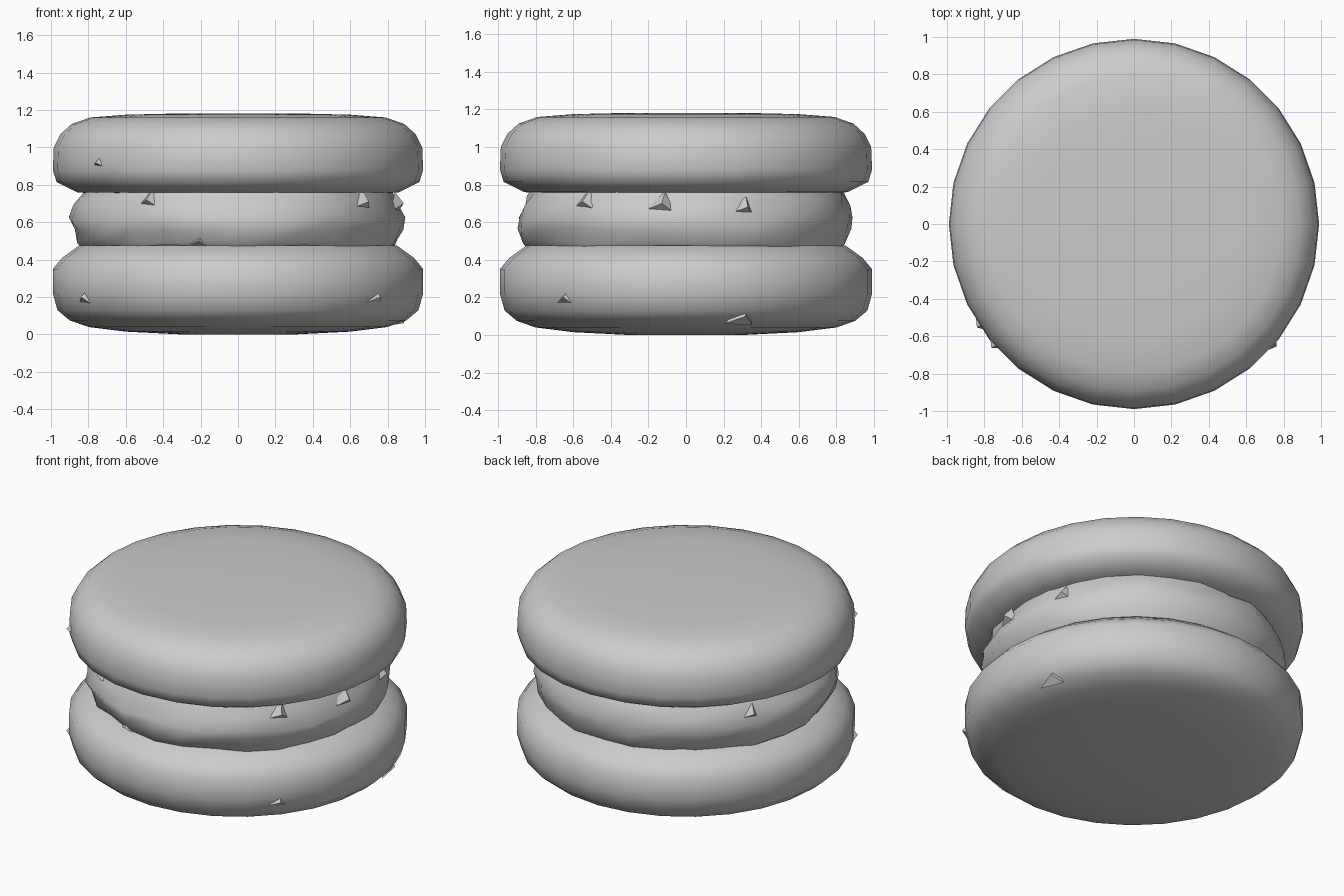
import bpy, bmesh, math, random
from mathutils import Vector

random.seed(4)
SIDES = 28

cube = bpy.data.objects.get("Cube")
if cube:
    bpy.data.objects.remove(cube)

grey = bpy.data.materials.new("plain grey")
grey.use_nodes = True
colour = (0.6, 0.6, 0.6, 1)
grey.diffuse_color = colour
grey.node_tree.nodes["Principled BSDF"].inputs["Base Color"].default_value = colour


def finish(name, bm, angle):
    bmesh.ops.recalc_face_normals(bm, faces=bm.faces)
    mesh = bpy.data.meshes.new(name)
    bm.to_mesh(mesh)
    bm.free()
    mesh.materials.append(grey)
    obj = bpy.data.objects.new(name, mesh)
    bpy.context.collection.objects.link(obj)
    bpy.ops.object.select_all(action="DESELECT")
    obj.select_set(True)
    bpy.context.view_layer.objects.active = obj
    bpy.ops.object.shade_smooth_by_angle(angle=math.radians(angle))
    return obj


def lathe(name, profile, wobble=0.0, angle=60):
    """Spin (radius, height) points about z, closing both ends with a cap."""
    bm = bmesh.new()
    rings = []
    for r, z in profile:
        ring = []
        for i in range(SIDES):
            a = math.tau * i / SIDES
            rr = r + random.uniform(-wobble, wobble)
            zz = z + random.uniform(-wobble, wobble) * 0.5
            ring.append(bm.verts.new((rr * math.cos(a), rr * math.sin(a), zz)))
        rings.append(ring)
    for low, high in zip(rings, rings[1:]):
        for i in range(SIDES):
            j = (i + 1) % SIDES
            bm.faces.new((low[i], low[j], high[j], high[i]))
    bm.faces.new(rings[0])
    bm.faces.new(rings[-1])
    return finish(name, bm, angle)


# Two rounded biscuit shells
lathe("bottom_shell", [(0.3, 0.0), (0.6, 0.015), (0.8, 0.04), (0.9, 0.075), (0.965, 0.13),
                       (0.99, 0.22), (0.99, 0.35), (0.94, 0.41), (0.85, 0.475), (0.6, 0.5)])
lathe("top_shell", [(0.6, 0.74), (0.86, 0.76), (0.97, 0.815), (0.99, 0.88), (0.985, 1.0),
                    (0.95, 1.07), (0.89, 1.125), (0.79, 1.16), (0.6, 1.175), (0.3, 1.182)])

# Uneven filling between the shells
lathe("filling", [(0.8, 0.42), (0.855, 0.49), (0.885, 0.56), (0.895, 0.62),
                  (0.87, 0.69), (0.845, 0.75), (0.8, 0.8)], wobble=0.018)

# Small chipped flakes on the shell sides and the filling: angle, height, radius, size
flakes = [(-42, 0.2, 0.975, 0.08), (-148, 0.2, 0.975, 0.08), (18, 0.1, 0.925, 0.08),
          (-140, 0.92, 0.98, 0.06), (-105, 0.5, 0.855, 0.06), (20, 0.68, 0.865, 0.08),
          (-10, 0.7, 0.865, 0.09), (150, 0.69, 0.865, 0.08), (-125, 0.72, 0.86, 0.08),
          (-40, 0.71, 0.86, 0.09)]
bm = bmesh.new()
for deg, z, r, size in flakes:
    a = math.radians(deg)
    out = Vector((math.cos(a), math.sin(a), 0))
    side = Vector((-out.y, out.x, 0))
    centre = out * r + Vector((0, 0, z))
    base = [bm.verts.new(centre + side * (size * u) + Vector((0, 0, size * v)) - out * 0.02)
            for u, v in ((-1, -0.5), (1, -0.6), (0.4, 0.7))]
    tip = bm.verts.new(centre + out * 0.03 + side * size * 0.3)
    bm.faces.new(base)
    for i in range(3):
        bm.faces.new((base[i], base[(i + 1) % 3], tip))
finish("flakes", bm, 20)
